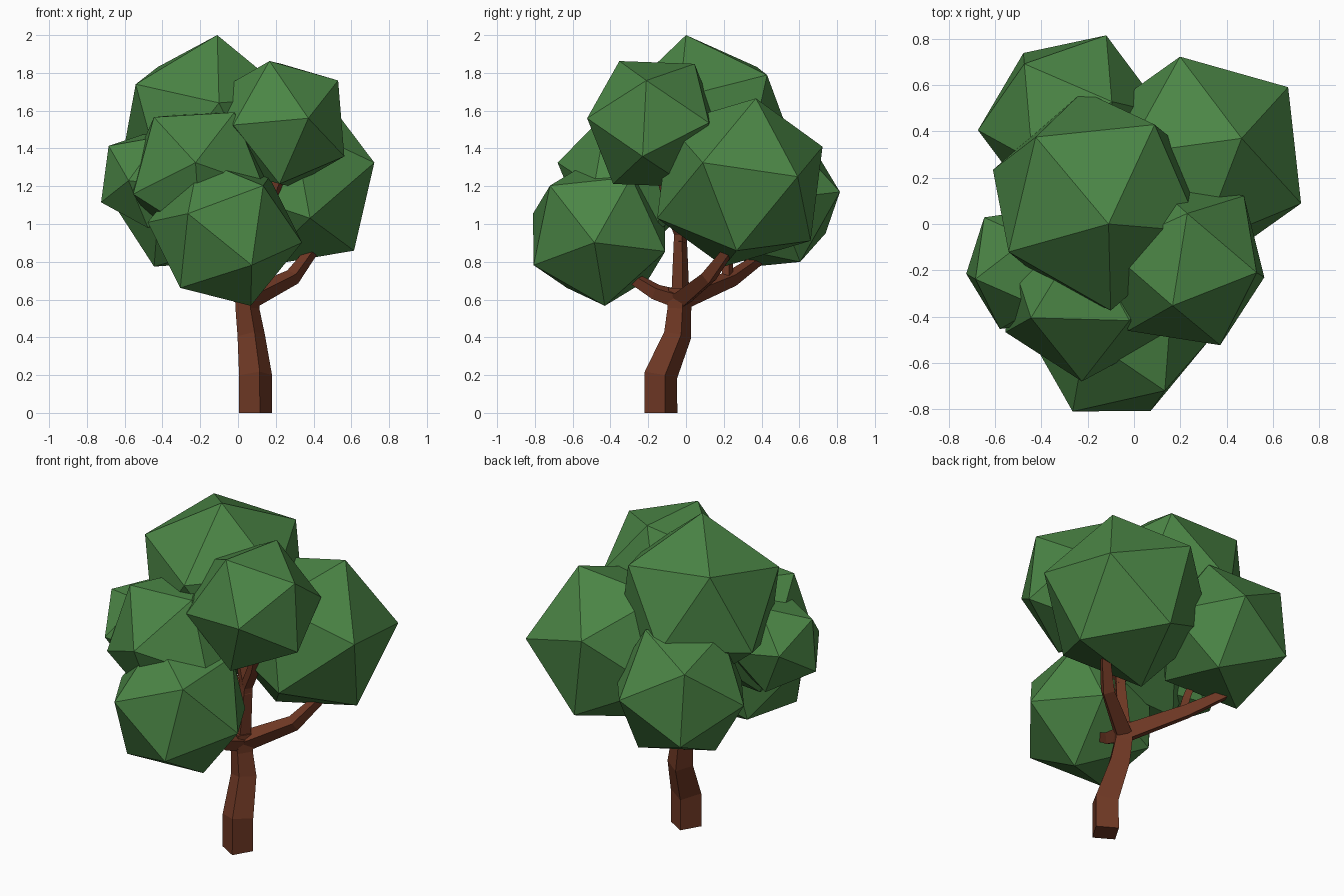
import bpy
import bmesh
from math import cos, sin, tau
from mathutils import Matrix, Vector

default_cube = bpy.data.objects.get("Cube")
if default_cube:
    bpy.data.objects.remove(default_cube, do_unlink=True)


def make_material(name, colour):
    material = bpy.data.materials.new(name)
    material.use_nodes = True
    material.diffuse_color = colour
    material.node_tree.nodes["Principled BSDF"].inputs["Base Color"].default_value = colour
    return material


leaf_green = make_material("leaf green", (0.07, 0.235, 0.06, 1))
bark_brown = make_material("bark brown", (0.16, 0.04, 0.018, 1))


def finish(bm, name, material):
    """Turn a bmesh into a flat shaded object of one colour."""
    bmesh.ops.recalc_face_normals(bm, faces=bm.faces)
    mesh = bpy.data.meshes.new(name)
    bm.to_mesh(mesh)
    bm.free()
    mesh.materials.append(material)
    bpy.context.collection.objects.link(bpy.data.objects.new(name, mesh))


def frame(first, second):
    """Rotation whose axes follow two neighbouring corner directions."""
    z = first.normalized()
    x = (second - z * second.dot(z)).normalized()
    return Matrix((x, z.cross(x), z)).transposed()


def foliage(name, centre, corner, neighbour):
    """Icosahedron turned so that two adjacent corners meet the given points."""
    centre, corner, neighbour = Vector(centre), Vector(corner), Vector(neighbour)
    bm = bmesh.new()
    bmesh.ops.create_icosphere(bm, subdivisions=1, radius=1)
    top = max(bm.verts, key=lambda v: v.co.z)
    beside = top.link_edges[0].other_vert(top)
    turn = frame(corner - centre, neighbour - centre) @ frame(top.co, beside.co).transposed()
    radius = (corner - centre).length
    for vert in bm.verts:
        vert.co = centre + turn @ vert.co * radius
    finish(bm, name, leaf_green)


def limb(name, path, radii, sides=4, spin=-1.32):
    """Tapering square limb swept along a bent path."""
    points = [Vector(p) for p in path]
    bm = bmesh.new()
    rings = []
    for i, (point, radius) in enumerate(zip(points, radii)):
        before = (point - points[i - 1]).normalized() if i else Vector()
        after = (points[i + 1] - point).normalized() if i + 1 < len(points) else Vector()
        turn = Vector((0, 0, 1)).rotation_difference(before + after)
        angles = [spin + tau * k / sides for k in range(sides)]
        rings.append([bm.verts.new(point + turn @ Vector((cos(a), sin(a), 0)) * radius)
                      for a in angles])
    for low, high in zip(rings, rings[1:]):
        for k in range(sides):
            n = (k + 1) % sides
            bm.faces.new((low[k], low[n], high[n], high[k]))
    bm.faces.new(rings[0])
    bm.faces.new(rings[-1])
    finish(bm, name, bark_brown)


# Foliage clumps: centre, one corner, an adjacent corner
foliage("top_foliage", (-.16, .1, 1.52), (-.11, 0, 2), (-.54, -.12, 1.74))
foliage("upper_left_foliage", (.225, -.17, 1.53), (.53, -.21, 1.76), (.56, -.23, 1.35))
foliage("back_left_foliage", (.29, .285, 1.22), (.465, .37, 1.665), (.72, .09, 1.325))
foliage("lower_front_foliage", (-.07, -.46, .955), (-.265, -.81, 1.055), (.13, -.735, 1.21))
foliage("middle_front_foliage", (-.21, -.28, 1.26), (-.225, -.68, 1.325), (-.44, -.41, 1.56))
foliage("right_foliage", (-.465, -.19, 1.235), (-.725, -.215, 1.115), (-.58, -.455, 1.23))
foliage("back_right_foliage", (-.27, .44, 1.13), (-.12, .815, 1.17), (-.465, .685, 1.365))

# Trunk and the limbs that leave its fork
fork = (.05, -.03, .6)
limb("trunk", [(.093, -.133, 0), (.093, -.133, .2), (.07, -.045, .41), (.05, -.035, .55),
               (.05, -.03, .66)], [.09, .09, .075, .065, .065])
limb("left_branch", [fork, (.29, .12, .72), (.41, .24, .88)], [.06, .045, .03])
limb("back_right_branch", [fork, (-.18, .24, .71), (-.36, .41, .83)], [.06, .045, .03])
limb("back_right_twig", [(-.16, .22, .7), (-.19, .22, .8), (-.22, .27, .95)], [.03, .03, .02])
limb("front_branch", [fork, (.03, -.16, .64), (-.03, -.34, .75)], [.055, .045, .03])
limb("upper_branch", [fork, (.08, -.03, .95), (.16, -.08, 1.09), (.25, -.15, 1.32)],
     [.05, .035, .035, .025])
limb("top_branch", [(.08, -.03, .9), (.02, 0, 1.08), (-.05, .03, 1.25)], [.035, .03, .02])
